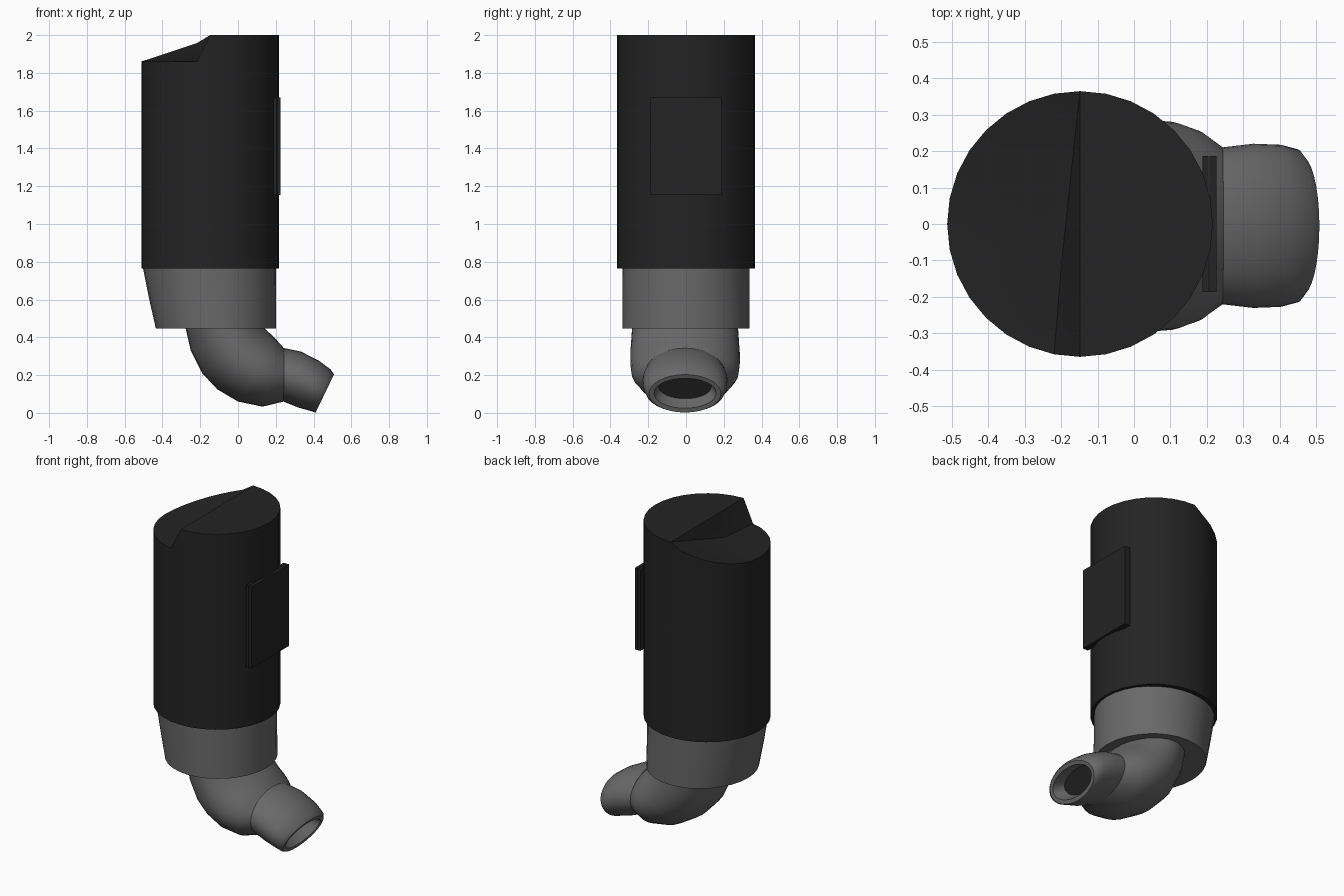
import bpy, bmesh, math
from mathutils import Vector

if "Cube" in bpy.data.objects:
    bpy.data.objects.remove(bpy.data.objects["Cube"])

SEG = 32
CX = -0.148          # axis of the main barrel
R = 0.364


def material(name, value):
    m = bpy.data.materials.new(name)
    m.use_nodes = True
    col = (value, value, value, 1)
    m.diffuse_color = col
    bsdf = m.node_tree.nodes["Principled BSDF"]
    bsdf.inputs["Base Color"].default_value = col
    bsdf.inputs["Roughness"].default_value = 0.6
    return m


black = material("black plastic", 0.017)
grey = material("grey plastic", 0.14)


def finish(name, bm, mats, angle=35):
    bmesh.ops.recalc_face_normals(bm, faces=bm.faces)
    me = bpy.data.meshes.new(name)
    bm.to_mesh(me)
    bm.free()
    for m in mats:
        me.materials.append(m)
    ob = bpy.data.objects.new(name, me)
    bpy.context.collection.objects.link(ob)
    bpy.ops.object.select_all(action="DESELECT")
    ob.select_set(True)
    bpy.context.view_layer.objects.active = ob
    bpy.ops.object.shade_smooth_by_angle(angle=math.radians(angle))
    return ob


def bridge(bm, a, b):
    return [bm.faces.new((a[i], a[(i + 1) % len(a)], b[(i + 1) % len(a)], b[i]))
            for i in range(len(a))]


def section(bm, low, high, half_width, y=-0.005):
    """Elliptical ring whose lowest and highest points are given in x, z."""
    a, b = Vector((low[0], y, low[1])), Vector((high[0], y, high[1]))
    mid, arm = (a + b) / 2, (b - a) / 2
    side = Vector((0, half_width, 0))
    angles = [math.tau * i / SEG for i in range(SEG)]
    return [bm.verts.new(mid + arm * math.cos(t) + side * math.sin(t)) for t in angles]


def tube(name, sections, mats, dark_end=False):
    bm = bmesh.new()
    rings = [section(bm, *s) for s in sections]
    for a, b in zip(rings, rings[1:]):
        bridge(bm, a, b)
    bm.faces.new(rings[0])
    end = bm.faces.new(rings[-1])
    end.material_index = 1 if dark_end else 0
    return finish(name, bm, mats, 40)


# Barrel with a stepped top: flat on the left, a ramp and a notch on the right
def rim_height(x, y):
    if x >= CX - 0.01:
        return 2.0
    return 1.86 if y < 0.02 else 1.86 + 0.33 * (x + 0.512)


bm = bmesh.new()
bottom, top = [], []
for i in range(SEG):
    t = math.tau * i / SEG - math.pi / 2
    x, y = CX + R * math.cos(t), R * math.sin(t)
    bottom.append(bm.verts.new((x, y, 0.765)))
    top.append(bm.verts.new((x, y, rim_height(x, y))))
bridge(bm, bottom, top)
bm.faces.new(bottom)
half = SEG // 2
ledge = bm.verts.new((CX, -0.1, 2.0))
pivot = bm.verts.new((CX - 0.05, -0.1, 1.865))
bm.faces.new(top[:half + 1] + [ledge])
low_rim = top[half + 1:]
for a, b in zip(low_rim, low_rim[1:]):
    bm.faces.new((a, b, pivot))
bm.faces.new((top[half], low_rim[0], pivot))
bm.faces.new((top[half], pivot, ledge))
bm.faces.new((low_rim[-1], top[0], pivot))
bm.faces.new((top[0], ledge, pivot))
finish("barrel", bm, [black])

# Side badge made of two stacked plates
for name, x0, x1 in (("badge_back_plate", 0.188, 0.204), ("badge_front_plate", 0.207, 0.226)):
    bm = bmesh.new()
    bmesh.ops.create_cube(bm, size=1)
    bmesh.ops.scale(bm, vec=(x1 - x0, 0.374, 0.515), verts=bm.verts)
    bmesh.ops.translate(bm, vec=((x0 + x1) / 2, 0, 1.412), verts=bm.verts)
    finish(name, bm, [black])

# Tapered collar below the barrel
tube("collar", [((-0.505, 0.775), (0.2, 0.775), 0.335, 0),
                ((-0.472, 0.61), (0.2, 0.61), 0.335, 0),
                ((-0.435, 0.447), (0.2, 0.447), 0.335, 0)], [grey])

# Curved elbow
tube("elbow", [((-0.28, 0.46), (0.13, 0.46), 0.28),
               ((-0.25, 0.33), (0.15, 0.438), 0.285),
               ((-0.19, 0.21), (0.17, 0.42), 0.29),
               ((-0.11, 0.125), (0.19, 0.40), 0.29),
               ((0, 0.06), (0.21, 0.38), 0.285),
               ((0.13, 0.033), (0.228, 0.36), 0.26),
               ((0.25, 0.062), (0.25, 0.335), 0.21)], [grey])

# Mouthpiece with a rounded lip and a dark recessed opening
tube("mouthpiece", [((0.24, 0.06), (0.245, 0.343), 0.215),
                    ((0.32, 0.028), (0.335, 0.324), 0.225),
                    ((0.375, 0.013), (0.43, 0.275), 0.222),
                    ((0.405, 0.003), (0.49, 0.23), 0.21),
                    ((0.411, 0.002), (0.508, 0.203), 0.19),
                    ((0.42, 0.025), (0.497, 0.183), 0.165),
                    ((0.362, 0.075), (0.425, 0.205), 0.14)], [grey, black], True)
